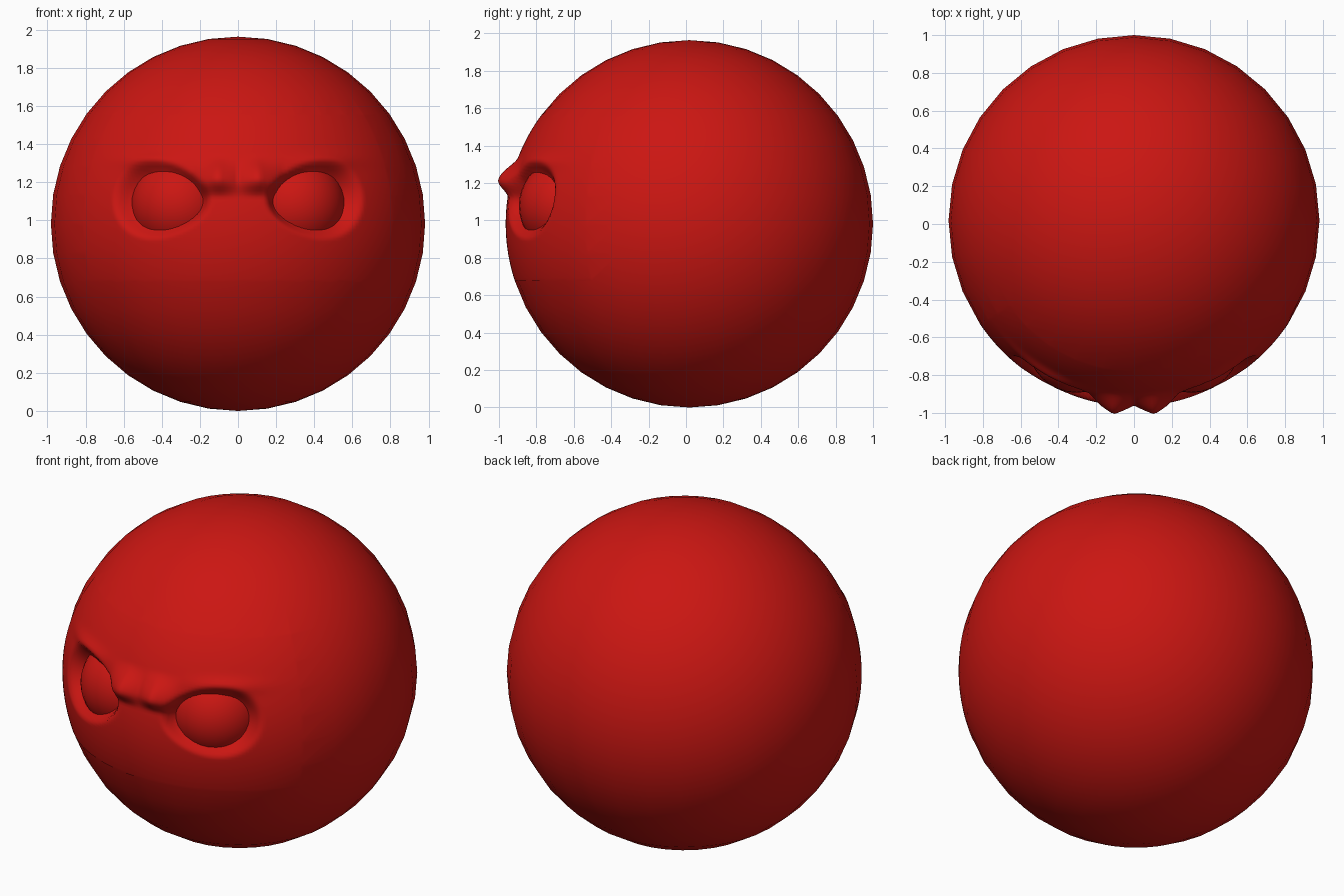
import bpy, bmesh, math
from mathutils import Vector

if "Cube" in bpy.data.objects:
    bpy.data.objects.remove(bpy.data.objects["Cube"])

R = 0.982
C = Vector((0, 0.018, R))

red = bpy.data.materials.new("red")
red.diffuse_color = (0.6, 0.008, 0.006, 1)
red.use_nodes = True
red.node_tree.nodes["Principled BSDF"].inputs["Base Color"].default_value = red.diffuse_color


def smooth(t):
    t = max(0.0, min(1.0, t))
    return t * t * (3 - 2 * t)


def offset(p):
    """Radial offset of the face surface: eye sockets and frowning brow."""
    x, z = abs(p.x), p.z
    u = (x - 0.40) / 0.185
    w = (z - 1.11) / (0.148 * max(0.6, 1 + 0.15 * u))
    rho = math.hypot(u, w)
    depth = 0.045 + 0.045 * (u / max(rho, 0.01)) ** 2
    if rho < 1:
        d = -depth - 0.25 * (1 - rho)
    else:
        d = -depth * (1 - smooth((rho - 1) / 0.4))
    # pair of brow bumps over the bridge
    fx = max(0.0, 1 - abs(x - 0.10) / 0.14)
    dz = z - 1.2
    fz = max(0.0, 1 - (dz / 0.15 if dz > 0 else -dz / 0.08))
    d += 0.075 * fx * smooth(fz)
    # slight ridge over each eye
    d += 0.02 * math.exp(-((x - 0.45) / 0.15) ** 2 - ((z - 1.31) / 0.04) ** 2)
    return d


def finish(bm, name):
    me = bpy.data.meshes.new(name)
    bm.to_mesh(me)
    bm.free()
    for f in me.polygons:
        f.use_smooth = True
    me.materials.append(red)
    ob = bpy.data.objects.new(name, me)
    bpy.context.collection.objects.link(ob)
    return ob


# ball body, refined only where the face is
bm = bmesh.new()
bmesh.ops.create_uvsphere(bm, u_segments=32, v_segments=20, radius=R)
bmesh.ops.translate(bm, verts=bm.verts, vec=C)
face = [f for f in bm.faces
        if f.calc_center_median().y < -0.5
        and abs(f.calc_center_median().x) < 0.76
        and 0.75 < f.calc_center_median().z < 1.5]
edges = list({e for f in face for e in f.edges})
bmesh.ops.subdivide_edges(bm, edges=edges, cuts=9, use_grid_fill=True)
for v in bm.verts:
    n = (v.co - C).normalized()
    p = C + n * R
    if p.y < -0.45 and 0.7 < p.z < 1.55 and abs(p.x) < 0.8:
        p += n * offset(p)
    v.co = p
finish(bm, "ball_body")

# eyeballs set in the sockets
for side, name in ((-1, "eyeball_left"), (1, "eyeball_right")):
    bm = bmesh.new()
    bmesh.ops.create_uvsphere(bm, u_segments=32, v_segments=20, radius=0.26)
    n = Vector((side * 0.41, -0.88, 0.13)).normalized()
    bmesh.ops.translate(bm, verts=bm.verts, vec=C + n * (0.985 - 0.26))
    finish(bm, name)
